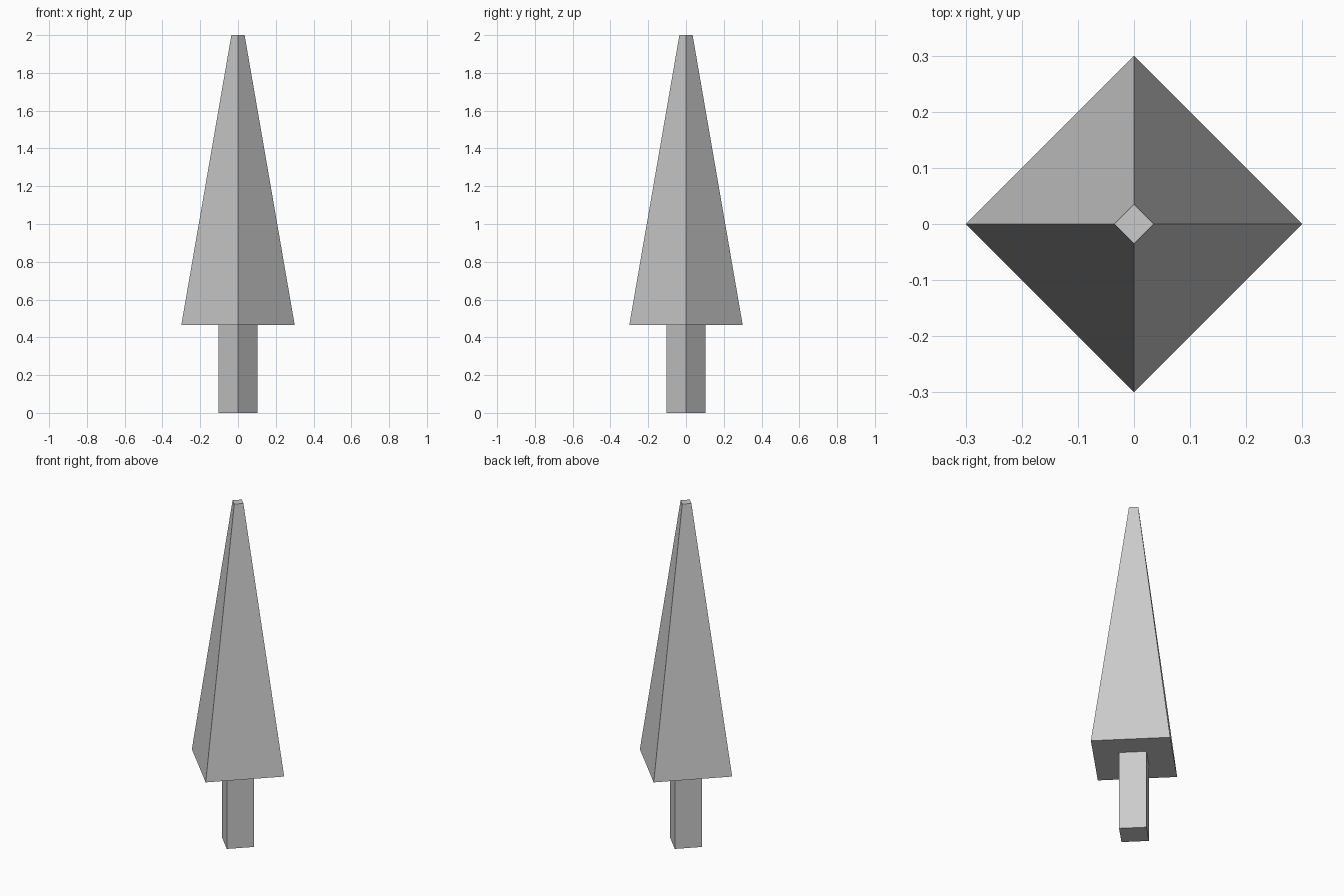
import bpy

if "Cube" in bpy.data.objects:
    bpy.data.objects.remove(bpy.data.objects["Cube"])


def four_sided(name, r_bottom, r_top, z0, z1):
    """Flat-shaded four-sided frustum with its corners on the x and y axes."""
    bpy.ops.mesh.primitive_cone_add(
        vertices=4, radius1=r_bottom, radius2=r_top, depth=z1 - z0,
        end_fill_type='NGON', location=(0, 0, (z0 + z1) / 2))
    bpy.context.object.name = name


# Square trunk, meeting the underside of the foliage
four_sided("trunk", 0.104, 0.104, 0.0, 0.466)

# Tapered foliage with a small flat tip
four_sided("foliage", 0.3, 0.035, 0.466, 2.0)
